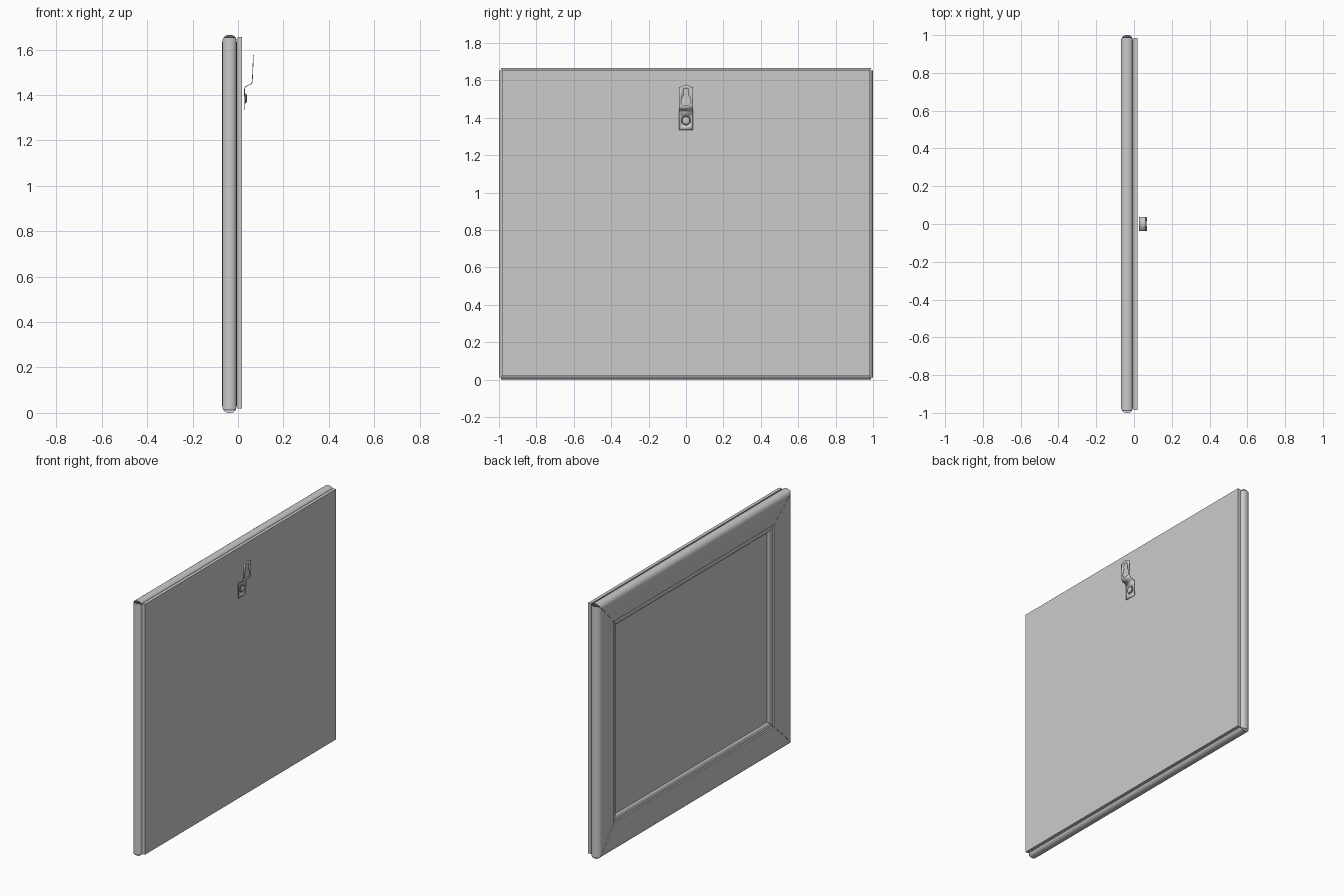
import bpy, bmesh, math
from mathutils import Vector

if "Cube" in bpy.data.objects:
    bpy.data.objects.remove(bpy.data.objects["Cube"])

W, H = 2.0, 1.665
MID = Vector((0, 0, H / 2))


def finish(bm, name, smooth=True):
    bmesh.ops.remove_doubles(bm, verts=bm.verts, dist=1e-5)
    bmesh.ops.recalc_face_normals(bm, faces=bm.faces)
    me = bpy.data.meshes.new(name)
    bm.to_mesh(me)
    bm.free()
    ob = bpy.data.objects.new(name, me)
    bpy.context.collection.objects.link(ob)
    if smooth:
        bpy.ops.object.select_all(action='DESELECT')
        ob.select_set(True)
        bpy.context.view_layer.objects.active = ob
        bpy.ops.object.shade_smooth_by_angle(angle=math.radians(35))
    return ob


# Moulding cross-section: (depth x, distance in from the outer edge), with an inner bead
PROFILE = [(-.005, .035), (-.007, .02), (-.012, .009), (-.02, .003), (-.03, 0), (-.043, 0),
           (-.053, .003), (-.062, .01), (-.068, .021), (-.07, .035), (-.069, .055),
           (-.056, .174), (-.05, .178), (-.05, .19), (-.047, .202), (-.042, .21),
           (-.034, .214), (-.005, .214)]


def moulding(name, out, along, dist, half):
    """Mitred bar with a hairline joint, outer tips clipped short of the corner."""
    bm = bmesh.new()
    ends = []
    for s in (-1, 1):
        ends.append([bm.verts.new(MID + Vector((x, 0, 0)) + out * (dist - w)
                                  + along * s * (half - .001 - max(w, .011))) for x, w in PROFILE])
    n = len(PROFILE)
    for i in range(n):
        j = (i + 1) % n
        bm.faces.new((ends[0][i], ends[0][j], ends[1][j], ends[1][i]))
    for e in ends:
        bm.faces.new(e)
    finish(bm, name)


Y, Z = Vector((0, 1, 0)), Vector((0, 0, 1))
moulding("frame_top", Z, Y, H / 2, W / 2)
moulding("frame_bottom", -Z, Y, H / 2, W / 2)
moulding("frame_left", -Y, Z, W / 2, H / 2)
moulding("frame_right", Y, Z, W / 2, H / 2)


# Flat boards: the backing and the picture held behind the bead
def board(name, x0, x1, wy, wz):
    bm = bmesh.new()
    bmesh.ops.create_cube(bm, size=1)
    for v in bm.verts:
        v.co = Vector(((x0 + x1) / 2 + v.co.x * (x1 - x0), v.co.y * wy, .8375 + v.co.z * wz))
    finish(bm, name, False)


board("backing_board", -.003, .018, 1.97, 1.635)
board("picture_panel", -.035, -.029, 1.6, 1.265)


# Hanger: bent sheet with a keyhole slot and a screw hole
def circle(r, z, n=16):
    return [(r * math.cos(2 * math.pi * i / n), z + r * math.sin(2 * math.pi * i / n)) for i in range(n)]


def plate(bm, outline, hole, z0, x0, z1, x1):
    edges = []
    for loop in (outline, hole):
        vs = [bm.verts.new((x0 + (x1 - x0) * (z - z0) / (z1 - z0), y, z)) for y, z in loop]
        edges += [bm.edges.new((vs[i - 1], vs[i])) for i in range(len(vs))]
    bmesh.ops.triangle_fill(bm, use_beauty=True, use_dissolve=False, edges=edges, normal=(1, 0, 0))


A = .038
bm = bmesh.new()
plate(bm, [(-A, 1.335), (A, 1.335), (A, 1.43), (-A, 1.43)], circle(.024, 1.385),
      1.335, .027, 1.43, .029)
half_slot = [(.02, 1.468), (.026, 1.482), (.024, 1.5), (.014, 1.518), (.014, 1.545), (.008, 1.557)]
slot = half_slot + [(-y, z) for y, z in reversed(half_slot)]
plate(bm, [(-A, 1.46), (A, 1.46), (A, 1.563), (0, 1.577), (-A, 1.563)],
      slot, 1.46, .063, 1.577, .068)
bend = [(.029, 1.43), (.034, 1.438), (.045, 1.443), (.055, 1.447), (.061, 1.453), (.063, 1.46)]
for (xa, za), (xb, zb) in zip(bend, bend[1:]):
    bm.faces.new([bm.verts.new(p) for p in ((xa, -A, za), (xa, A, za), (xb, A, zb), (xb, -A, zb))])
hanger = finish(bm, "hanger")
mod = hanger.modifiers.new("thickness", 'SOLIDIFY')
mod.thickness = .003
mod.offset = 0

# Screw: low domed head sitting over the hole
bm = bmesh.new()
rings = [[bm.verts.new((x, y, z)) for y, z in circle(r, 1.385)]
         for x, r in ((.031, .022), (.036, .02), (.04, .011))]
for a, b in zip(rings, rings[1:]):
    for i in range(16):
        bm.faces.new((a[i - 1], a[i], b[i], b[i - 1]))
bm.faces.new(rings[0])
bm.faces.new(rings[-1])
finish(bm, "screw_head")
